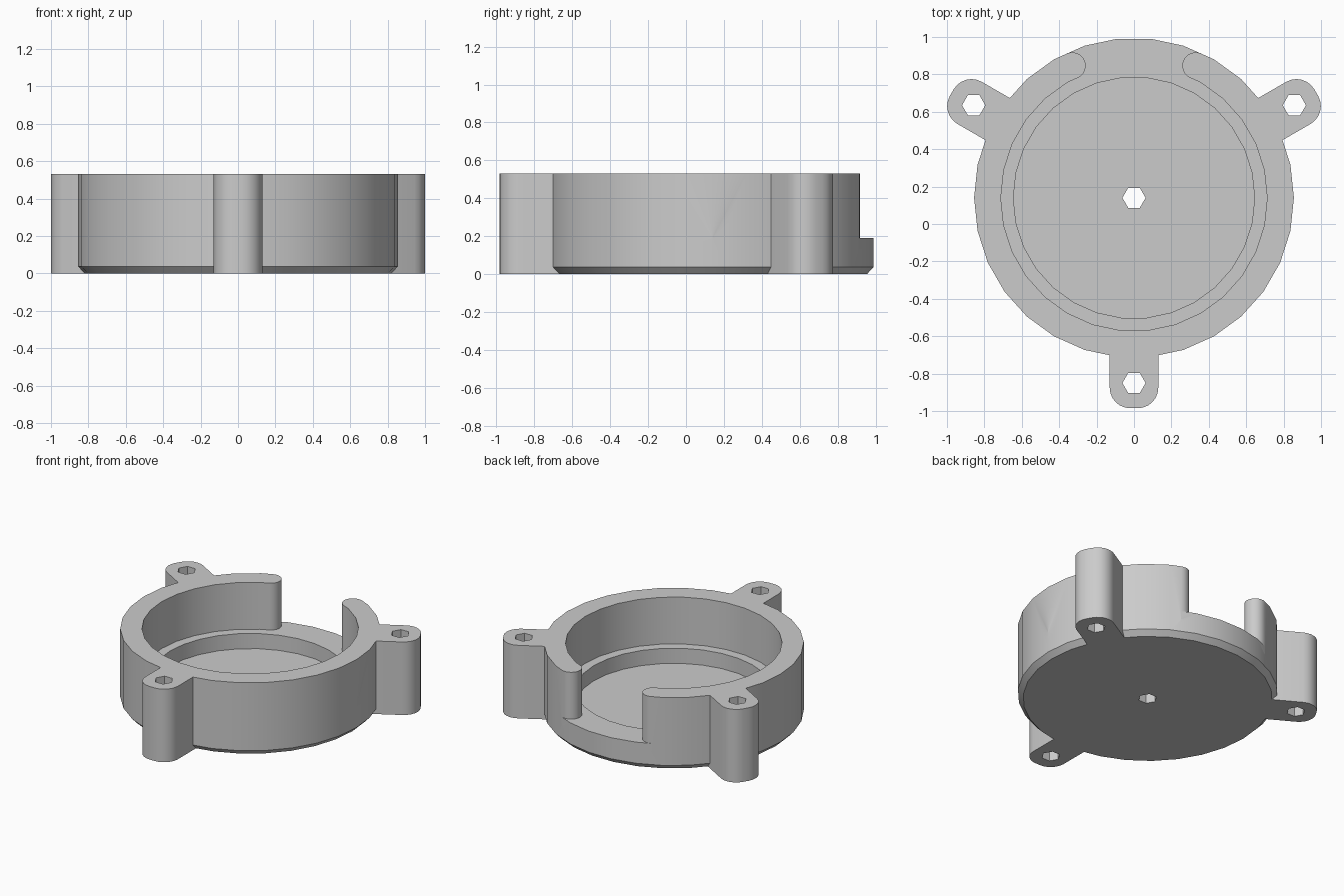
import bpy, bmesh
from math import sin, cos, pi, radians

if "Cube" in bpy.data.objects:
    bpy.data.objects.remove(bpy.data.objects["Cube"], do_unlink=True)

CENTRE_Y = 0.14
HEIGHT, LEDGE, FLOOR = 0.53, 0.19, 0.08
R_OUT, R_IN, R_RECESS = 0.855, 0.712, 0.645
SIDES, STEP = 30, 12
GAP = 25          # half angle of the opening in the wall
LUG_ANGLES = (-90, 30, 150)

grey = bpy.data.materials.new("light grey")
grey.use_nodes = True
colour = (0.6, 0.6, 0.6, 1)
grey.diffuse_color = colour
grey.node_tree.nodes["Principled BSDF"].inputs["Base Color"].default_value = colour


def polar(r, deg):
    return r * cos(radians(deg)), r * sin(radians(deg))


def make_object(name, bm):
    bmesh.ops.recalc_face_normals(bm, faces=bm.faces)
    mesh = bpy.data.meshes.new(name)
    bm.to_mesh(mesh)
    bm.free()
    mesh.materials.append(grey)
    obj = bpy.data.objects.new(name, mesh)
    obj.location.y = CENTRE_Y
    bpy.context.collection.objects.link(obj)
    return obj


def prism(name, outline, z0, z1):
    bm = bmesh.new()
    low = [bm.verts.new((x, y, z0)) for x, y in outline]
    high = [bm.verts.new((x, y, z1)) for x, y in outline]
    bm.faces.new(low)
    bm.faces.new(high)
    for i in range(len(low)):
        j = (i + 1) % len(low)
        bm.faces.new((low[i], low[j], high[j], high[i]))
    return make_object(name, bm)


def stacked_rings(name, profile):
    # closed solid from (radius, height) rings, capped at both ends
    bm = bmesh.new()
    rings = [[bm.verts.new((*polar(r, i * STEP), z)) for i in range(SIDES)]
             for r, z in profile]
    for a, b in zip(rings, rings[1:]):
        for i in range(SIDES):
            j = (i + 1) % SIDES
            bm.faces.new((a[i], a[j], b[j], b[i]))
    bm.faces.new(rings[0])
    bm.faces.new(rings[-1])
    return make_object(name, bm)


def combine(target, tool, operation):
    bpy.context.view_layer.update()
    mod = target.modifiers.new(operation.lower(), "BOOLEAN")
    mod.operation, mod.object, mod.solver = operation, tool, "EXACT"
    bpy.context.view_layer.objects.active = target
    bpy.ops.object.modifier_apply(modifier=mod.name)
    bpy.data.objects.remove(tool, do_unlink=True)


# Base dish with bevelled foot and shallow round recess
body = stacked_rings("round_housing", [
    (R_OUT - 0.035, 0), (R_OUT, 0.037), (R_OUT, LEDGE),
    (R_RECESS, LEDGE), (R_RECESS, FLOOR)])


# Open ring wall with rounded ends
def on_facet(r, deg):
    # point on the straight side of the ring polygon
    return r * cos(radians(STEP / 2)) / cos(radians(deg % STEP - STEP / 2))


def round_end(deg, turn):
    outer, inner = on_facet(R_OUT, deg), on_facet(R_IN, deg)
    mid, rad = (outer + inner) / 2, (outer - inner) / 2
    cx, cy = polar(mid, deg)
    return [(cx + rad * cos(radians(deg + turn + k * 15)),
             cy + rad * sin(radians(deg + turn + k * 15))) for k in range(13)]


start, end = 90 + GAP, 450 - GAP
corners = [a for a in range(0, 450, STEP) if start < a < end]
wall_outline = ([polar(R_OUT, a) for a in corners] + round_end(end, 0)
                + [polar(R_IN, a) for a in reversed(corners)]
                + round_end(start, 180))
combine(body, prism("ring_wall", wall_outline, LEDGE - 0.06, HEIGHT), "UNION")

# Three mounting lugs with rounded tips
HALF, TIP, ROUND = 0.13, 1.125, 0.11
lug = [(0.78, -HALF)]
for side, first in ((-1, -90), (1, 0)):
    for k in range(7):
        dx, dy = polar(ROUND, first + k * 15)
        lug.append((TIP - ROUND + dx, side * (HALF - ROUND) + dy))
lug.append((0.78, HALF))
for a in LUG_ANGLES:
    c, s = cos(radians(a)), sin(radians(a))
    outline = [(x * c - y * s, x * s + y * c) for x, y in lug]
    combine(body, prism("mounting_lug", outline, 0, HEIGHT), "UNION")

# Hexagonal through holes in the centre and the lugs
for hx, hy in [(0, 0)] + [polar(0.99, a) for a in LUG_ANGLES]:
    hexagon = [(hx + x, hy + y) for x, y in (polar(0.062, k * 60) for k in range(6))]
    combine(body, prism("hole_cutter", hexagon, -0.1, HEIGHT + 0.1), "DIFFERENCE")

# Tidy flat areas and shade
bm = bmesh.new()
bm.from_mesh(body.data)
bmesh.ops.remove_doubles(bm, verts=bm.verts, dist=0.0005)
bmesh.ops.dissolve_limit(bm, angle_limit=radians(0.5), verts=bm.verts, edges=bm.edges)
bm.to_mesh(body.data)
bm.free()
bpy.ops.object.select_all(action="DESELECT")
body.select_set(True)
bpy.context.view_layer.objects.active = body
bpy.ops.object.shade_smooth_by_angle(angle=radians(30))
